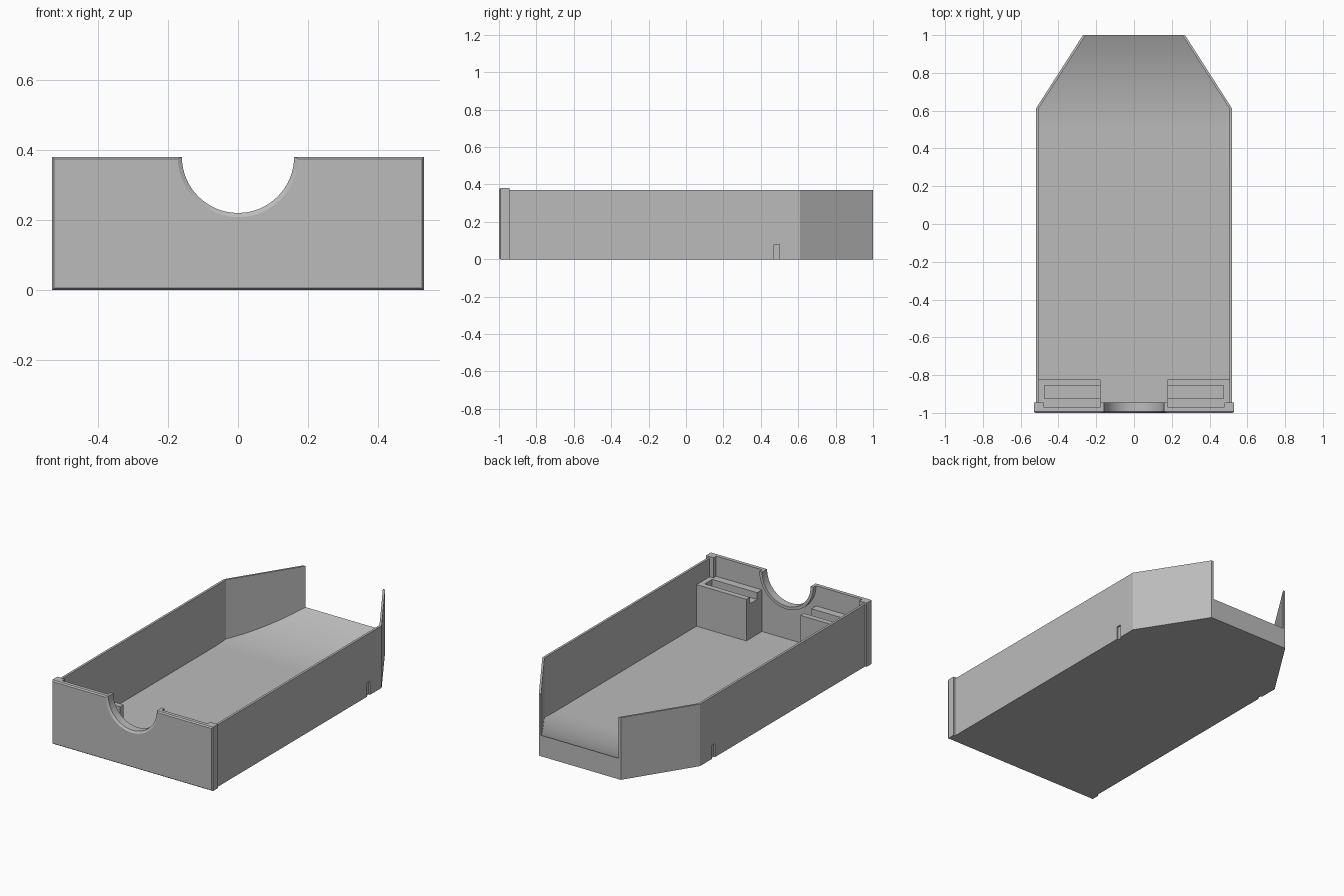
import bpy, bmesh, math

cube = bpy.data.objects.get("Cube")
if cube:
    bpy.data.objects.remove(cube, do_unlink=True)

GREY = bpy.data.materials.new("plain_grey")
GREY.use_nodes = True
GREY.diffuse_color = (0.5, 0.5, 0.5, 1)
GREY.node_tree.nodes["Principled BSDF"].inputs["Base Color"].default_value = (0.5, 0.5, 0.5, 1)


def loft(name, rings, smooth=False):
    """Solid through a list of matching closed rings, capped at both ends."""
    bm = bmesh.new()
    loops = [[bm.verts.new(p) for p in ring] for ring in rings]
    n = len(loops[0])
    for a, b in zip(loops, loops[1:]):
        for i in range(n):
            j = (i + 1) % n
            bm.faces.new((a[i], a[j], b[j], b[i]))
    bm.faces.new(loops[0][::-1])
    bm.faces.new(loops[-1])
    bmesh.ops.recalc_face_normals(bm, faces=bm.faces)
    mesh = bpy.data.meshes.new(name)
    bm.to_mesh(mesh)
    bm.free()
    mesh.materials.append(GREY)
    obj = bpy.data.objects.new(name, mesh)
    bpy.context.collection.objects.link(obj)
    if smooth:
        bpy.ops.object.select_all(action='DESELECT')
        obj.select_set(True)
        bpy.context.view_layer.objects.active = obj
        bpy.ops.object.shade_smooth_by_angle(angle=math.radians(25))
    return obj


def box(name, x, y, z):
    ring = [(x[0], y[0]), (x[1], y[0]), (x[1], y[1]), (x[0], y[1])]
    return loft(name, [[(px, py, pz) for px, py in ring] for pz in z])


def cut(obj, cutter):
    """Subtract the cutter and discard it."""
    mod = obj.modifiers.new("cut", 'BOOLEAN')
    mod.operation = 'DIFFERENCE'
    mod.solver = 'EXACT'
    mod.object = cutter
    bpy.context.view_layer.objects.active = obj
    bpy.ops.object.modifier_apply(modifier=mod.name)
    bpy.data.objects.remove(cutter, do_unlink=True)


# Tray dimensions
OUT, IN, BEND, FRONT = 0.52, 0.506, 0.61, -0.945
END_OUT, END_IN = 0.27, 0.255
WALL_TOP, FLOOR, RAMP = 0.37, 0.012, 0.5
PLATE_BACK, TOP, RADIUS = -0.97, 0.38, 0.16

# Floor slab, curving up to a raised rear edge
stations = [PLATE_BACK, RAMP] + [RAMP + 0.5 * i / 16 for i in range(1, 17)] + [BEND]
floor_rings = []
for y in sorted(stations):
    t = max(0, (y - BEND) / (1 - BEND))
    w = IN + (END_IN - IN) * t
    z = FLOOR + 0.113 * (max(0, y - RAMP) / (1 - RAMP)) ** 2
    floor_rings.append([(-w, y, 0), (w, y, 0), (w, y, z), (-w, y, z)])
loft("floor", floor_rings, smooth=True)

# Side walls that taper inward at the rear, each with a small outside groove
for side, s in (("left", 1), ("right", -1)):
    plan = [(OUT, FRONT), (OUT, BEND), (END_OUT, 1), (END_IN, 1), (IN, BEND), (IN, FRONT)]
    wall = loft(side + "_wall", [[(s * x, y, z) for x, y in plan] for z in (0, WALL_TOP)])
    cut(wall, box("groove", sorted((s * 0.511, s * 0.6)), (0.47, 0.5), (-0.1, 0.08)))


# Front plate with a chamfered face and a half-round opening
def plate_ring(y, inset):
    w, top = 0.53 - inset, TOP - inset
    r = RADIUS + inset * 2
    ring = [(-w, y, top), (-w, y, inset), (w, y, inset), (w, y, top)]
    for i in range(33):
        a = -math.pi * i / 32
        ring.append((r * math.cos(a), y, min(top, TOP + r * math.sin(a))))
    return ring


loft("front_plate", [plate_ring(-1, 0.006), plate_ring(-0.992, 0), plate_ring(PLATE_BACK, 0)], smooth=True)

# Raised rim behind the opening
rim = []
for r, order in ((RADIUS, range(33)), (0.178, range(32, -1, -1))):
    for i in order:
        a = -math.pi * i / 32
        rim.append((r * math.cos(a), TOP + r * math.sin(a)))
loft("opening_rim", [[(x, y, z) for x, z in rim] for y in (PLATE_BACK, FRONT)], smooth=True)

# Corner posts and slotted blocks behind the plate
for side, s in (("left", 1), ("right", -1)):
    box(side + "_corner_post", sorted((s * 0.48, s * 0.53)), (PLATE_BACK, FRONT), (0, TOP))
    block = box(side + "_slotted_block", sorted((s * 0.178, s * IN)), (PLATE_BACK, -0.822), (FLOOR, 0.26))
    cut(block, box("slot", sorted((s * 0.1, s * 0.475)), (-0.925, -0.855), (0.22, 0.4)))
